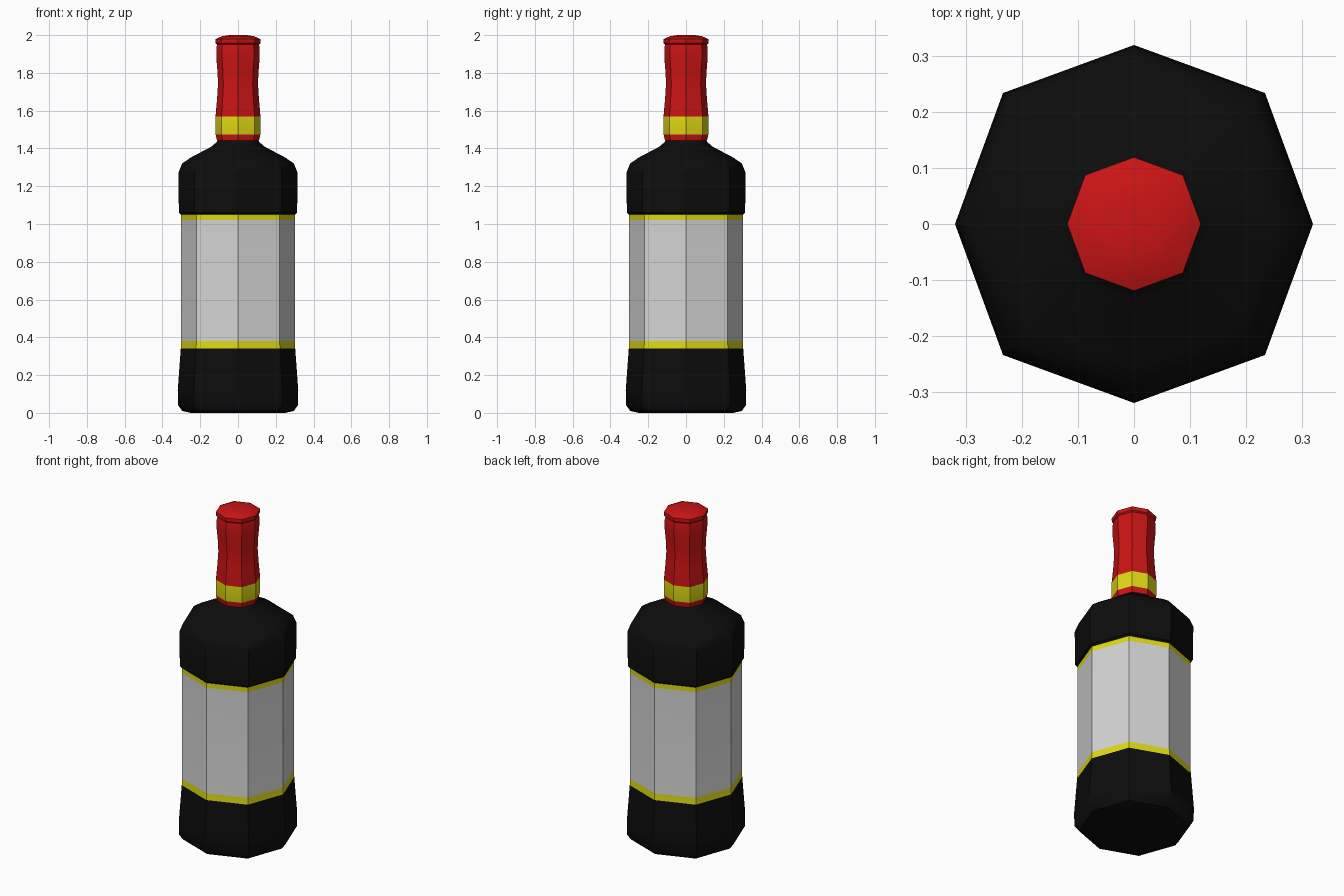
import bpy, bmesh, math

if "Cube" in bpy.data.objects:
    bpy.data.objects.remove(bpy.data.objects["Cube"])

COLOURS = {
    "black_glass": (0.004, 0.004, 0.004, 1),
    "label_grey": (0.66, 0.66, 0.66, 1),
    "gold_yellow": (0.74, 0.70, 0.007, 1),
    "cap_red": (0.6, 0.007, 0.007, 1),
}
MATS = {}
for name, col in COLOURS.items():
    MATS[name] = bpy.data.materials.new(name)
    MATS[name].diffuse_color = col


def lathe(name, profile, mats, colour_at, sides=8):
    """Revolve (radius, z) points into a closed eight-sided solid, coloured by height."""
    bm = bmesh.new()
    rings = []
    for r, z in profile:
        ring = []
        for i in range(sides):
            a = 2 * math.pi * i / sides
            k = r * (1.035 if i % 2 else 1.0)   # corners on the diagonals sit slightly further out
            ring.append(bm.verts.new((k * math.cos(a), k * math.sin(a), z)))
        rings.append(ring)
    for lo, hi in zip(rings, rings[1:]):
        for i in range(sides):
            j = (i + 1) % sides
            bm.faces.new((lo[i], lo[j], hi[j], hi[i]))
    bm.faces.new(rings[0][::-1])
    bm.faces.new(rings[-1])
    for f in bm.faces:
        f.material_index = colour_at(f.calc_center_median().z)
    me = bpy.data.meshes.new(name)
    bm.to_mesh(me)
    bm.free()
    for m in mats:
        me.materials.append(MATS[m])
    ob = bpy.data.objects.new(name, me)
    bpy.context.collection.objects.link(ob)
    bpy.ops.object.select_all(action="DESELECT")
    ob.select_set(True)
    bpy.context.view_layer.objects.active = ob
    bpy.ops.object.shade_smooth_by_angle(angle=math.radians(35))
    return ob


# Bottle body with the label recessed between gold borders
def body_colour(z):
    if 0.38 < z < 1.02:
        return 1
    return 2 if 0.34 < z < 1.054 else 0

lathe("bottle_body",
      [(0.25, 0.003), (0.295, 0.01), (0.317, 0.04), (0.319, 0.12), (0.303, 0.34),
       (0.301, 0.38), (0.301, 1.02), (0.302, 1.05), (0.313, 1.06), (0.316, 1.27),
       (0.296, 1.32), (0.25, 1.352), (0.14, 1.41), (0.112, 1.435), (0.105, 1.45)],
      ["black_glass", "label_grey", "gold_yellow"], body_colour)

# Neck wrap with its gold ring
lathe("neck_wrap",
      [(0.111, 1.442), (0.119, 1.475), (0.119, 1.57), (0.111, 1.66), (0.106, 1.74),
       (0.108, 1.80), (0.115, 1.88), (0.115, 1.93), (0.110, 1.955)],
      ["cap_red", "gold_yellow"], lambda z: 1 if 1.475 < z < 1.57 else 0)

# Cap on top
lathe("cap",
      [(0.108, 1.947), (0.118, 1.957), (0.119, 1.979), (0.085, 1.994), (0.045, 2.0)],
      ["cap_red"], lambda z: 0)

# Stand the base exactly on the ground
for v in bpy.data.objects["bottle_body"].data.vertices:
    if v.co.z < 0.005:
        v.co.z = 0.0

for m in bpy.data.materials:
    if m.users and not m.is_grease_pencil:
        m.use_nodes = True
        m.node_tree.nodes["Principled BSDF"].inputs["Base Color"].default_value = m.diffuse_color
